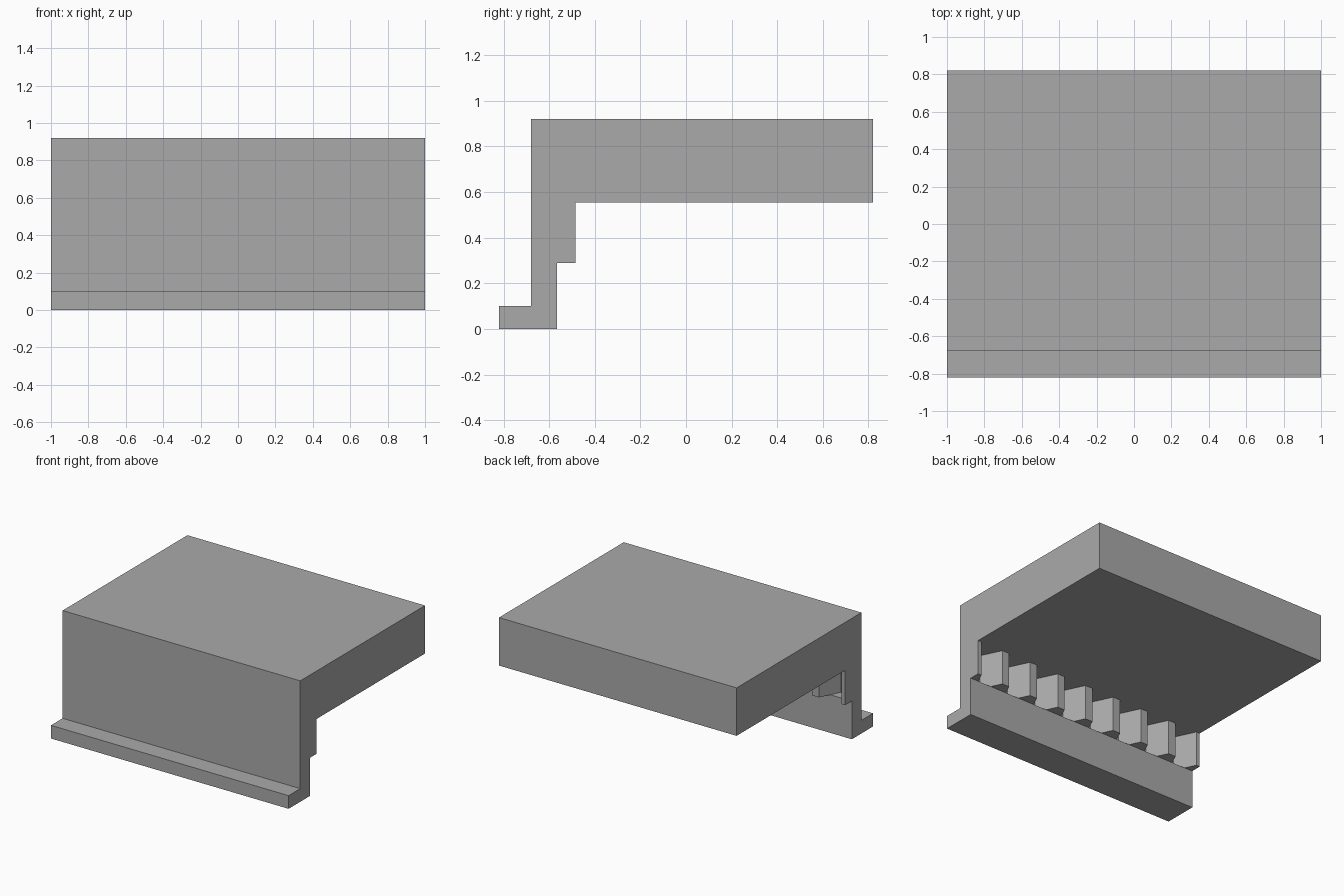
import bpy
import bmesh

cube = bpy.data.objects.get("Cube")
if cube:
    bpy.data.objects.remove(cube, do_unlink=True)

# Single concrete grey
concrete = bpy.data.materials.new("concrete_grey")
concrete.use_nodes = True
colour = (0.4, 0.4, 0.4, 1)
concrete.diffuse_color = colour
concrete.node_tree.nodes["Principled BSDF"].inputs["Base Color"].default_value = colour

# Main levels and depths
HALF = 1.0
FRONT, BACK = -0.68, 0.82
LEDGE, SOFFIT, TOP = 0.29, 0.555, 0.92
TIP, GROOVE = -0.485, -0.64


def extrude(name, outline, offset):
    """Make a solid by sweeping a closed outline along an offset."""
    bm = bmesh.new()
    face = bm.faces.new([bm.verts.new(p) for p in outline])
    swept = bmesh.ops.extrude_face_region(bm, geom=[face])["geom"]
    verts = [v for v in swept if isinstance(v, bmesh.types.BMVert)]
    bmesh.ops.translate(bm, verts=verts, vec=offset)
    bmesh.ops.recalc_face_normals(bm, faces=bm.faces)
    mesh = bpy.data.meshes.new(name)
    bm.to_mesh(mesh)
    bm.free()
    mesh.materials.append(concrete)
    obj = bpy.data.objects.new(name, mesh)
    bpy.context.collection.objects.link(obj)
    return obj


# Slab, wall and foot share one side profile; the wall is thin behind the ribs
profile = [(-0.82, 0), (-0.565, 0), (-0.565, LEDGE), (GROOVE, LEDGE),
           (GROOVE, SOFFIT), (BACK, SOFFIT), (BACK, TOP), (FRONT, TOP),
           (FRONT, 0.1), (-0.82, 0.1)]
extrude("platform_body", [(-HALF, y, z) for y, z in profile], (2 * HALF, 0, 0))

# Row of tapered ribs under the slab, with half ribs at both ends
PITCH, TIP_HALF, ROOT_HALF = 0.25, 0.031, 0.105
for i in range(9):
    x = -HALF + i * PITCH
    left = 0 if i == 0 else 1
    right = 0 if i == 8 else 1
    outline = [(x - left * ROOT_HALF, GROOVE, LEDGE),
               (x + right * ROOT_HALF, GROOVE, LEDGE),
               (x + right * TIP_HALF, TIP, LEDGE),
               (x - left * TIP_HALF, TIP, LEDGE)]
    # End ribs lose the duplicate corners on their flat side
    outline = list(dict.fromkeys(outline))
    extrude(f"support_rib_{i + 1}", outline, (0, 0, SOFFIT - LEDGE))
